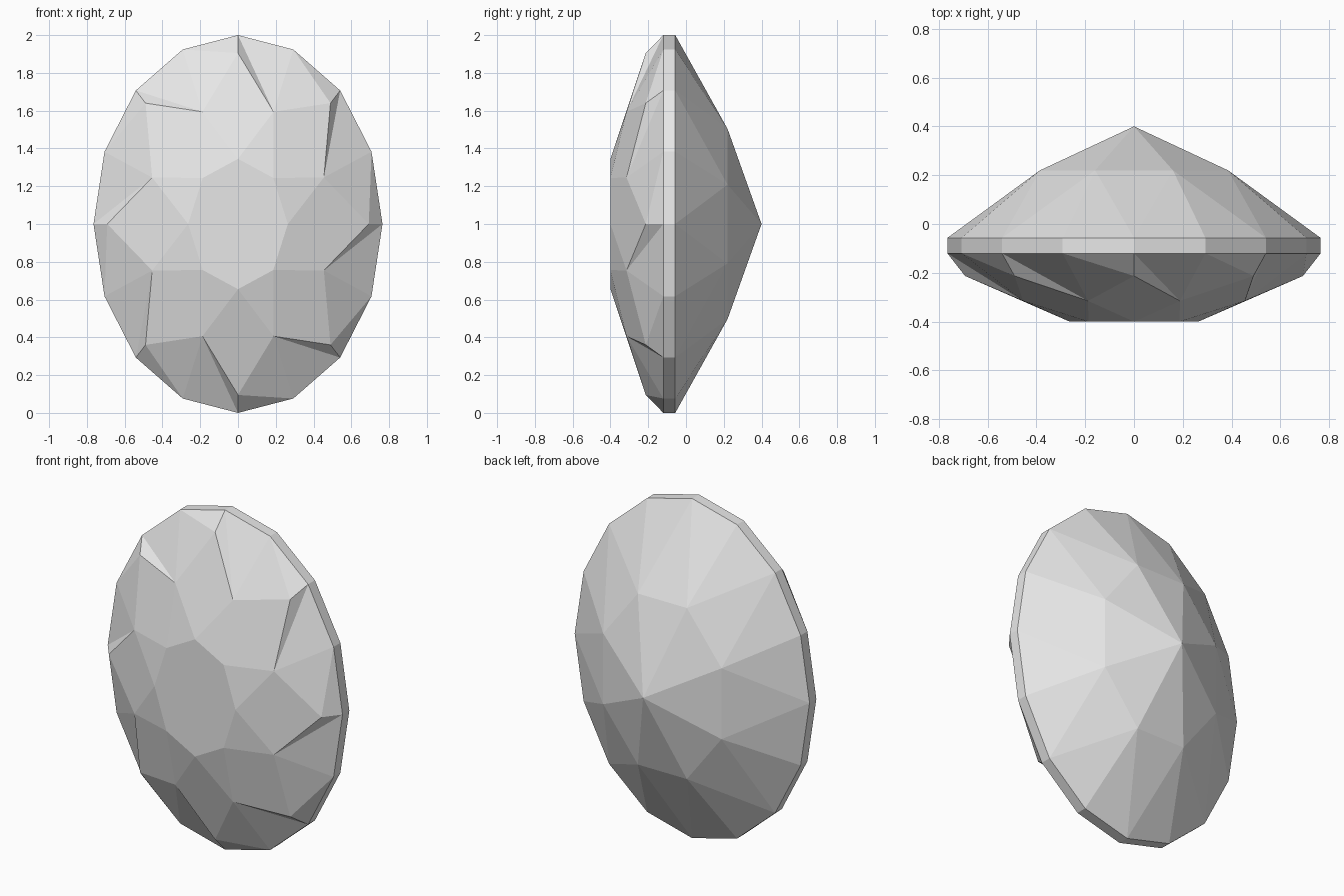
import bpy, bmesh
from math import sin, cos, pi

cube = bpy.data.objects.get("Cube")
if cube:
    bpy.data.objects.remove(cube)

WIDTH, HEIGHT = 0.765, 1.0          # half axes of the oval outline
GIRDLE_FRONT, GIRDLE_BACK = -0.12, -0.057

stone = bpy.data.materials.new("pale_grey_stone")
stone.use_nodes = True
grey = (0.8, 0.8, 0.8, 1)
stone.diffuse_color = grey
stone.node_tree.nodes["Principled BSDF"].inputs["Base Color"].default_value = grey


def oval(bm, count, scale, y, turn=0.0):
    """Ring of vertices, running clockwise from the top as seen from the front."""
    angles = [2 * pi * (i + turn) / count for i in range(count)]
    return [bm.verts.new((WIDTH * scale * sin(a), y, HEIGHT * (1 + scale * cos(a))))
            for a in angles]


def finish(bm, name):
    mesh = bpy.data.meshes.new(name)
    bm.to_mesh(mesh)
    bm.free()
    mesh.materials.append(stone)
    bpy.context.collection.objects.link(bpy.data.objects.new(name, mesh))


# Crown: flat table, star facets, kites and the stepped pinwheel facets
bm = bmesh.new()
table = oval(bm, 8, 0.345, -0.4)
star = oval(bm, 8, 0.643, -0.315, 0.5)
tip = oval(bm, 8, 0.905, -0.213)
rim = oval(bm, 16, 1.0, GIRDLE_FRONT)
bm.faces.new(table[::-1])
for k in range(8):
    left, right = star[k - 1], star[k]
    before, corner, after = rim[2 * k - 1], rim[2 * k], rim[2 * k + 1]
    for facet in ((table[k], table[(k + 1) % 8], right),
                  (table[k], right, tip[k], left),
                  (left, tip[k], before),
                  (before, tip[k], corner),
                  (corner, tip[k], right),
                  (corner, right, after)):
        bm.faces.new(facet)
finish(bm, "crown")

# Girdle: narrow band around the widest outline
bm = bmesh.new()
front = oval(bm, 16, 1.0, GIRDLE_FRONT)
back = oval(bm, 16, 1.0, GIRDLE_BACK)
for i in range(16):
    bm.faces.new((front[i - 1], front[i], back[i], back[i - 1]))
finish(bm, "girdle")

# Pavilion: pointed back
bm = bmesh.new()
point = bm.verts.new((0, 0.4, HEIGHT))
belt = oval(bm, 8, 0.545, 0.22, 0.5)
rim = oval(bm, 16, 1.0, GIRDLE_BACK)
for k in range(8):
    left, right = belt[k - 1], belt[k]
    before, corner, after = rim[2 * k - 1], rim[2 * k], rim[2 * k + 1]
    for facet in ((point, left, right),
                  (left, corner, right),
                  (left, before, corner),
                  (right, corner, after)):
        bm.faces.new(facet)
finish(bm, "pavilion")
